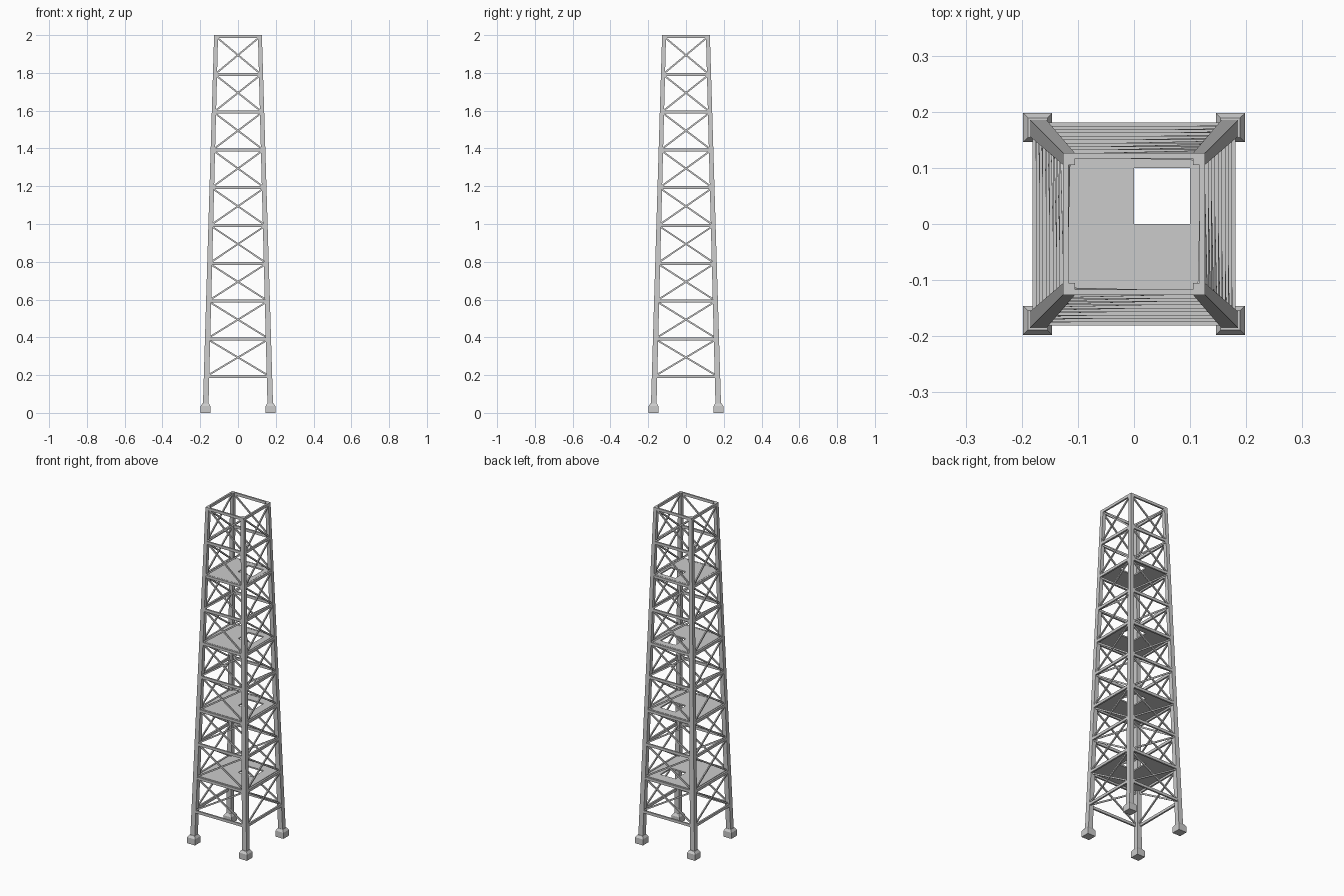
import bpy, bmesh
from math import pi
from mathutils import Vector, Matrix

if "Cube" in bpy.data.objects:
    bpy.data.objects.remove(bpy.data.objects["Cube"])

H = 2.0
LEVELS = [0.2 * i for i in range(1, 11)]      # top of each ring of beams
PLATFORMS = [0.4, 0.8, 1.2, 1.6]


def leg_at(z):
    """Distance of the leg centre from the axis at height z."""
    return 0.172 + (0.116 - 0.172) * z / H


def leg_half(z):
    """Half width of the tapering leg at height z."""
    return 0.0148 + (0.0105 - 0.0148) * z / H


def loft(bm, rings):
    """Closed solid through a stack of four-cornered rings."""
    loops = [[bm.verts.new(p) for p in r] for r in rings]
    for a, b in zip(loops, loops[1:]):
        for i in range(4):
            j = (i + 1) % 4
            bm.faces.new((a[i], a[j], b[j], b[i]))
    bm.faces.new(loops[0][::-1])
    bm.faces.new(loops[-1])


def square(c, z, h):
    return [(c + sx * h, c + sy * h, z) for sx, sy in ((-1, -1), (1, -1), (1, 1), (-1, 1))]


def bar(bm, p, q, w, h):
    """Straight bar from p to q lying in a front face, w deep in y, h high."""
    p, q = Vector(p), Vector(q)
    d = (q - p).normalized()
    side = Vector((0, 1, 0))
    side = (side - d * side.dot(d)).normalized() * w / 2
    up = d.cross(side).normalized() * h / 2
    loft(bm, [[c - side - up, c + side - up, c + side + up, c - side + up] for c in (p, q)])


def finish(bm, name, turn=0):
    bmesh.ops.recalc_face_normals(bm, faces=bm.faces)
    me = bpy.data.meshes.new(name)
    bm.to_mesh(me)
    bm.free()
    me.transform(Matrix.Rotation(turn * pi / 2, 4, 'Z'))
    ob = bpy.data.objects.new(name, me)
    bpy.context.collection.objects.link(ob)
    return ob


for k, side in enumerate(("front", "right", "back", "left")):
    # tapering corner leg
    bm = bmesh.new()
    loft(bm, [square(leg_at(z), z, leg_half(z)) for z in (0.03, H)])
    finish(bm, side + "_corner_leg", k)

    # foot block with sloping top
    bm = bmesh.new()
    loft(bm, [square(0.172, 0, 0.026), square(0.172, 0.036, 0.026), square(0.1715, 0.05, 0.017)])
    finish(bm, side + "_corner_foot", k)

    # horizontal beams, flush with the outside of the legs
    bm = bmesh.new()
    for z in LEVELS:
        c = leg_at(z)
        y = -(c + leg_half(z) - 0.005)
        bar(bm, (-c, y, z - 0.008), (c, y, z - 0.008), 0.010, 0.016)
    finish(bm, side + "_beams", k)

    # crossed diagonal braces in each bay, one just inside the other
    bm = bmesh.new()
    for lo, hi in zip(LEVELS, LEVELS[1:]):
        a, b = leg_at(lo), leg_at(hi)
        zl, zh = lo - 0.002, hi - 0.014
        for s, off in ((-1, 0.001), (1, 0.006)):
            bar(bm, (-s * (a - 0.006), -a - off, zl), (s * (b - 0.006), -b - off, zh), 0.007, 0.009)
    finish(bm, side + "_braces", k)

# thin floors with a square ladder opening in one quarter
for n, z in enumerate(PLATFORMS):
    e = leg_at(z)
    xs = (-e, 0, 0.1, e)
    bm = bmesh.new()
    grid = [[bm.verts.new((x, y, z - 0.008)) for x in xs] for y in xs]
    for j in range(3):
        for i in range(3):
            if (i, j) != (1, 1):
                bm.faces.new((grid[j][i], grid[j][i + 1], grid[j + 1][i + 1], grid[j + 1][i]))
    ext = bmesh.ops.extrude_face_region(bm, geom=bm.faces[:], use_keep_orig=True)
    bmesh.ops.translate(bm, vec=(0, 0, 0.008),
                        verts=[v for v in ext["geom"] if isinstance(v, bmesh.types.BMVert)])
    bmesh.ops.dissolve_limit(bm, angle_limit=0.01, verts=bm.verts[:], edges=bm.edges[:])
    finish(bm, "platform_%d" % (n + 1))
